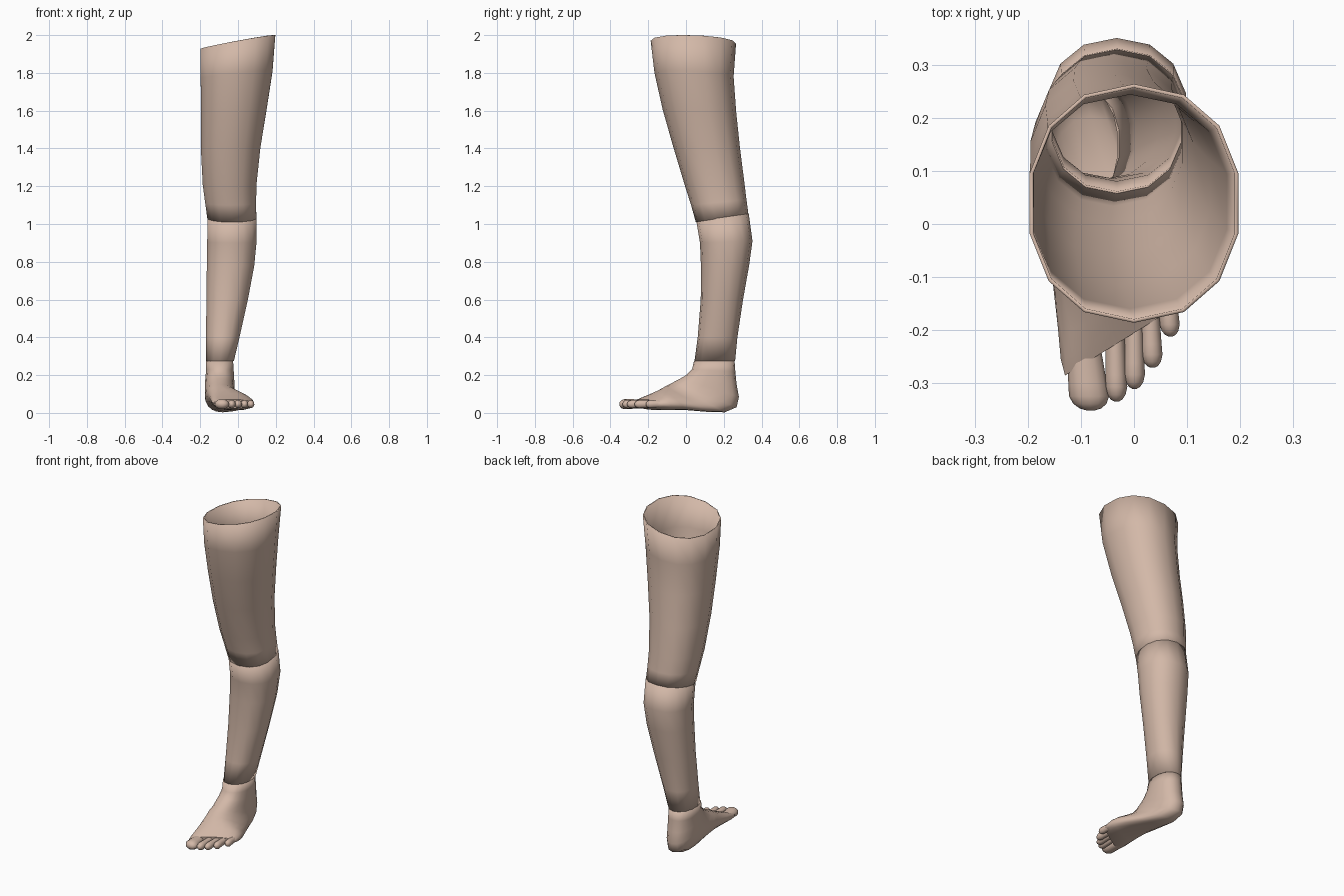
import bpy, bmesh, math
from mathutils import Vector

skin = bpy.data.materials.new("skin")
skin.diffuse_color = (0.65, 0.48, 0.39, 1)


def ring(x0, x1, yf, zf, yb, zb, n=14, tilt=0.0, skew=0.0, shear=0.0, power=2.2):
    """Closed section between a front/top point (yf, zf) and a back/bottom point (yb, zb)."""
    pts = []
    for i in range(n):
        a = 2 * math.pi * i / n + math.pi / 2
        c, s = math.cos(a), math.sin(a)
        c = math.copysign(abs(c) ** (2 / power), c)
        s = math.copysign(abs(s) ** (2 / power), s)
        dx = (x1 - x0) / 2 * c
        pts.append(Vector(((x0 + x1) / 2 + dx + shear * s,
                           (yf + yb) / 2 + (yf - yb) / 2 * s + skew * dx,
                           (zf + zb) / 2 + (zf - zb) / 2 * s + tilt * dx)))
    return pts


def loft(bm, rings, cap_end=False):
    loops = [[bm.verts.new(p) for p in r] for r in rings]
    for a, b in zip(loops, loops[1:]):
        for i in range(len(a)):
            j = (i + 1) % len(a)
            bm.faces.new((a[i], a[j], b[j], b[i]))
    if cap_end:
        mid = bm.verts.new(sum((v.co for v in loops[-1]), Vector()) / len(loops[-1]))
        for i, v in enumerate(loops[-1]):
            bm.faces.new((v, loops[-1][(i + 1) % len(loops[-1])], mid))


def finish(bm, name, wall=0.0):
    bmesh.ops.recalc_face_normals(bm, faces=bm.faces)
    me = bpy.data.meshes.new(name)
    bm.to_mesh(me)
    bm.free()
    ob = bpy.data.objects.new(name, me)
    bpy.context.collection.objects.link(ob)
    me.materials.append(skin)
    bpy.ops.object.select_all(action='DESELECT')
    ob.select_set(True)
    bpy.context.view_layer.objects.active = ob
    bpy.ops.object.shade_smooth_by_angle(angle=math.radians(60))
    if wall:
        m = ob.modifiers.new("wall", 'SOLIDIFY')
        m.thickness, m.offset = wall, -1
    return ob


# Thigh: open tube, slanted rim at the hip
thigh = [
    (-0.165, 0.100, 0.052, 1.010, 0.330, 1.055, 0.0),
    (-0.177, 0.099, 0.027, 1.100, 0.320, 1.130, 0.0),
    (-0.190, 0.101, -0.005, 1.200, 0.309, 1.220, 0.0),
    (-0.200, 0.122, -0.065, 1.400, 0.286, 1.400, 0.02),
    (-0.200, 0.155, -0.122, 1.600, 0.266, 1.590, 0.05),
    (-0.202, 0.187, -0.167, 1.800, 0.252, 1.780, 0.10),
    (-0.202, 0.202, -0.187, 1.970, 0.265, 1.955, 0.18)]
bm = bmesh.new()
loft(bm, [ring(*r[:6], tilt=r[6]) for r in thigh])
finish(bm, "thigh", 0.007)

# Shin: open tube with the calf bulging backwards
shin = [
    (-0.170, -0.020, 0.045, 0.275, 0.260, 0.275),
    (-0.171, 0.010, 0.062, 0.400, 0.272, 0.400),
    (-0.170, 0.055, 0.078, 0.600, 0.302, 0.600),
    (-0.168, 0.089, 0.079, 0.780, 0.334, 0.780),
    (-0.166, 0.101, 0.074, 0.900, 0.352, 0.910),
    (-0.164, 0.101, 0.055, 1.015, 0.332, 1.055)]
bm = bmesh.new()
loft(bm, [ring(*r) for r in shin])
finish(bm, "shin", 0.007)

# Foot: sections swing from level at the ankle to upright at the toes
foot = [
    (-0.170, -0.025, 0.042, 0.275, 0.257, 0.277, 0.0, 0.0),
    (-0.170, -0.022, 0.032, 0.230, 0.261, 0.220, 0.0, 0.0),
    (-0.174, -0.019, 0.002, 0.200, 0.268, 0.150, 0.0, 0.0),
    (-0.177, -0.018, -0.030, 0.182, 0.280, 0.085, 0.0, 0.0),
    (-0.177, -0.015, -0.060, 0.166, 0.268, 0.030, 0.0, 0.0),
    (-0.174, -0.004, -0.085, 0.153, 0.205, 0.003, 0.05, -0.008),
    (-0.163, 0.025, -0.110, 0.140, 0.105, 0.006, 0.10, -0.016),
    (-0.150, 0.062, -0.140, 0.122, -0.015, 0.016, 0.25, -0.020),
    (-0.142, 0.083, -0.170, 0.103, -0.110, 0.014, 0.45, -0.016),
    (-0.138, 0.086, -0.198, 0.086, -0.175, 0.016, 0.60, -0.010),
    (-0.131, 0.082, -0.224, 0.071, -0.218, 0.024, 0.62, -0.004)]
bm = bmesh.new()
loft(bm, [ring(*r[:6], n=18, skew=r[6], shear=r[7], power=2.3) for r in foot], cap_end=True)
finish(bm, "foot", 0.006)

# Toes: rounded fingers growing out of the foot, big toe to little toe
toes = [
    ("big_toe", -0.096, -0.23, -0.082, -0.353, 0.038, 0.027),
    ("second_toe", -0.036, -0.21, -0.033, -0.336, 0.021, 0.023),
    ("third_toe", 0.000, -0.19, 0.001, -0.312, 0.020, 0.022),
    ("fourth_toe", 0.030, -0.16, 0.035, -0.272, 0.020, 0.022),
    ("little_toe", 0.062, -0.11, 0.069, -0.213, 0.019, 0.021)]
for name, xa, ya, xb, yb, w, h in toes:
    bm = bmesh.new()
    rings = []
    for t, k in ((0, 0.85), (0.35, 0.92), (0.6, 0.96), (0.78, 1.0), (0.9, 0.82), (0.97, 0.52), (1, 0.2)):
        x, y = xa + (xb - xa) * t, ya + (yb - ya) * t
        z = 0.048 - 0.002 * t
        rings.append(ring(x - w * k, x + w * k, y, z + h * k, y, z - h * k, n=12, power=2))
    loft(bm, rings, cap_end=True)
    finish(bm, name)
